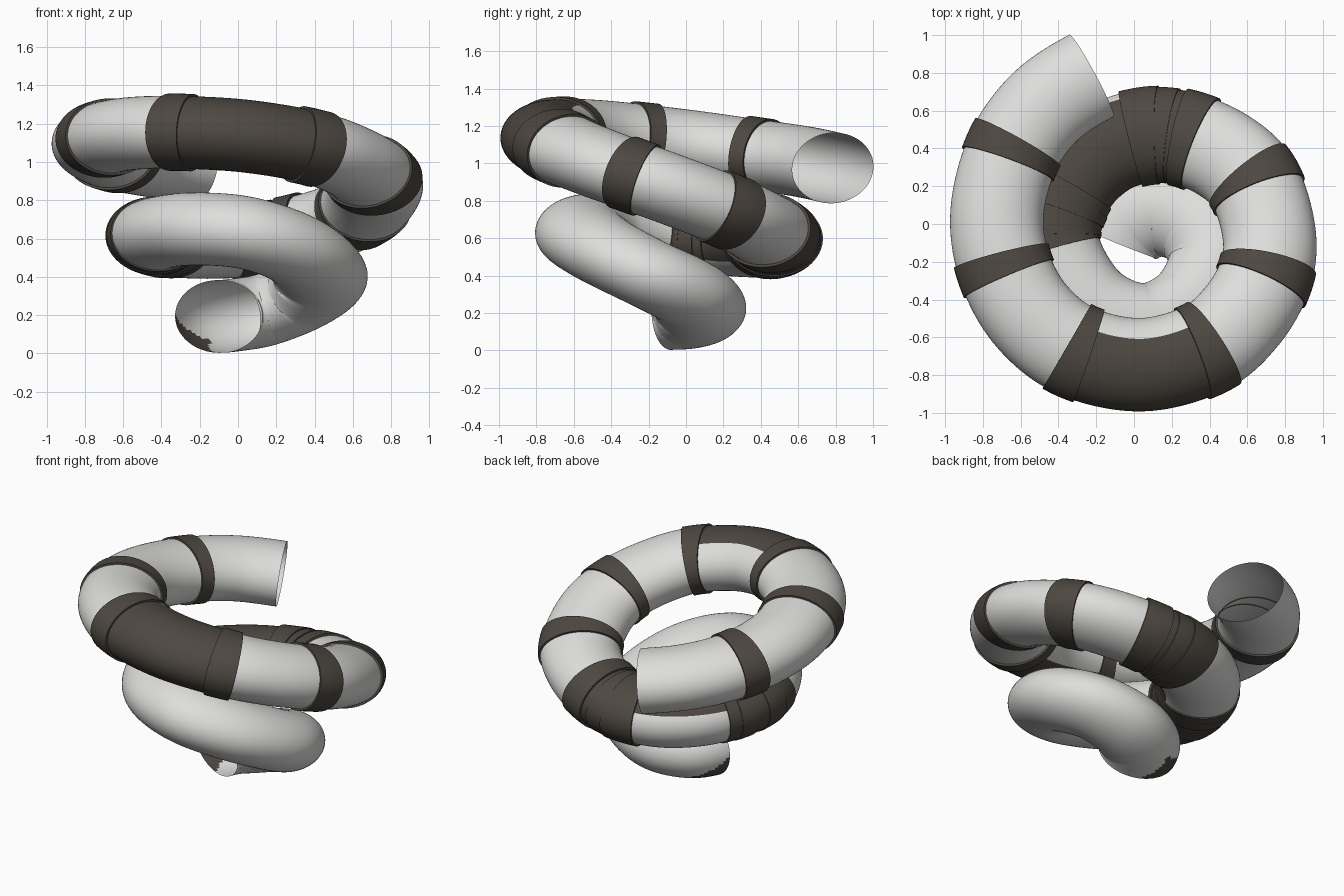
import bpy, bmesh, math
from mathutils import Vector

if "Cube" in bpy.data.objects:
    bpy.data.objects.remove(bpy.data.objects["Cube"])

# Centre line of the coil, from the low inner end to the high outer end
KNOTS = [Vector(p) for p in (
    (-.10, -.09, .193), (-.02, .02, .20), (.15, .075, .23), (.34, 0, .31), (.43, -.20, .41),
    (.30, -.45, .54), (.04, -.56, .63), (-.25, -.43, .65), (-.43, -.10, .62), (-.345, .20, .59),
    (-.16, .39, .58), (.06, .465, .59), (.26, .455, .62), (.48, .36, .68), (.635, .21, .75),
    (.715, -.05, .85), (.695, -.27, .93), (.57, -.49, 1.01), (.37, -.66, 1.08),
    (.04, -.745, 1.135), (-.30, -.675, 1.155), (-.54, -.49, 1.15), (-.685, -.23, 1.125),
    (-.725, .06, 1.09), (-.643, .378, 1.045), (-.47, .62, 1.01), (-.225, .785, .975))]
PTS = [Vector((-.11, -.20, .19))] + KNOTS + [Vector((.03, .89, .945))]
WIDE, TALL, SIDES = .247, .19, 64


def spline(t):
    """Catmull-Rom position and tangent at knot parameter t."""
    i = min(int(t), len(KNOTS) - 2)
    u = t - i
    a, b, c, d = PTS[i:i + 4]
    k1, k2, k3 = c - a, 2 * a - 5 * b + 4 * c - d, 3 * b - a - 3 * c + d
    return b + .5 * (k1 * u + k2 * u * u + k3 * u ** 3), .5 * (k1 + 2 * k2 * u + 3 * k3 * u * u)


def ring(t, grow=0.0):
    """Elliptical section: angle 0 points outward, 90 degrees points up."""
    p, tan = spline(t)
    tan.normalize()
    side = Vector((0, 0, 1)).cross(tan).normalized()
    up = tan.cross(side)
    return [p + side * math.cos(a) * (WIDE + grow) + up * math.sin(a) * (TALL + grow)
            for a in (2 * math.pi * j / SIDES for j in range(SIDES))]


def material(name, colour):
    m = bpy.data.materials.new(name)
    m.diffuse_color = (*colour, 1)
    m.use_nodes = True
    m.node_tree.nodes["Principled BSDF"].inputs["Base Color"].default_value = m.diffuse_color
    return m


white = material("off_white", (.73, .73, .72))
dark = material("dark_brown_grey", (.075, .064, .053))


def sweep(name, sections, mats, rule=None):
    """Skin a list of (parameter, growth) sections; rule picks the dark faces."""
    bm = bmesh.new()
    rings = [[bm.verts.new(v) for v in ring(t, g)] for t, g in sections]
    for i in range(len(rings) - 1):
        t = (sections[i][0] + sections[i + 1][0]) / 2
        for j in range(SIDES):
            k = (j + 1) % SIDES
            f = bm.faces.new((rings[i][j], rings[i][k], rings[i + 1][k], rings[i + 1][j]))
            if rule and rule(t, 360 * (j + .5) / SIDES):
                f.material_index = 1
    me = bpy.data.meshes.new(name)
    bm.to_mesh(me)
    bm.free()
    ob = bpy.data.objects.new(name, me)
    bpy.context.collection.objects.link(ob)
    for m in mats:
        me.materials.append(m)
    bpy.context.view_layer.objects.active = ob
    ob.select_set(True)
    bpy.ops.object.shade_smooth_by_angle(angle=math.radians(35))
    ob.select_set(False)
    return ob


def is_dark(t, phi):
    if t < .9:                                   # corner patch at the low end
        return 275 < phi and t < .9 * (1 - abs(phi - 315) / 50)
    if 8 < t < 8.8 or 11 < t < 12:               # fully wrapped stretches
        return True
    if 8.8 <= t <= 11:                           # top and inner side at the back
        return 30 < phi < 215
    if 18 < t < 20:                              # outer side at the front
        return phi < 126 or phi > 234
    return False


# Open-ended tube
PER = 14
last = len(KNOTS) - 1
sweep("coiled_tube", [(i / PER, 0) for i in range(last * PER + 1)], [white, dark], is_dark)


# Raised bands: centre parameter, width, thickness
def band(name, t, width, thick):
    h = width / 2 / spline(t)[1].length
    body = [(t - h + 2 * h * i / 6, thick) for i in range(7)]
    sweep(name, [(t - h, -.004)] + body + [(t + h, -.004)], [dark])


for n, t in enumerate((14, 16, 18, 20, 22, 24)):
    band(f"band_{n + 1}", t, .125, .012)
for n, (t, w, g) in enumerate(((11, .15, .014), (11.5, .09, .007), (12.15, .13, .014))):
    band(f"back_band_{n + 1}", t, w, g)
for n, t in enumerate((8.0, 8.22, 8.44, 8.66, 8.88)):
    band(f"left_band_{n + 1}", t, .085, .008 + .005 * (n % 2))
